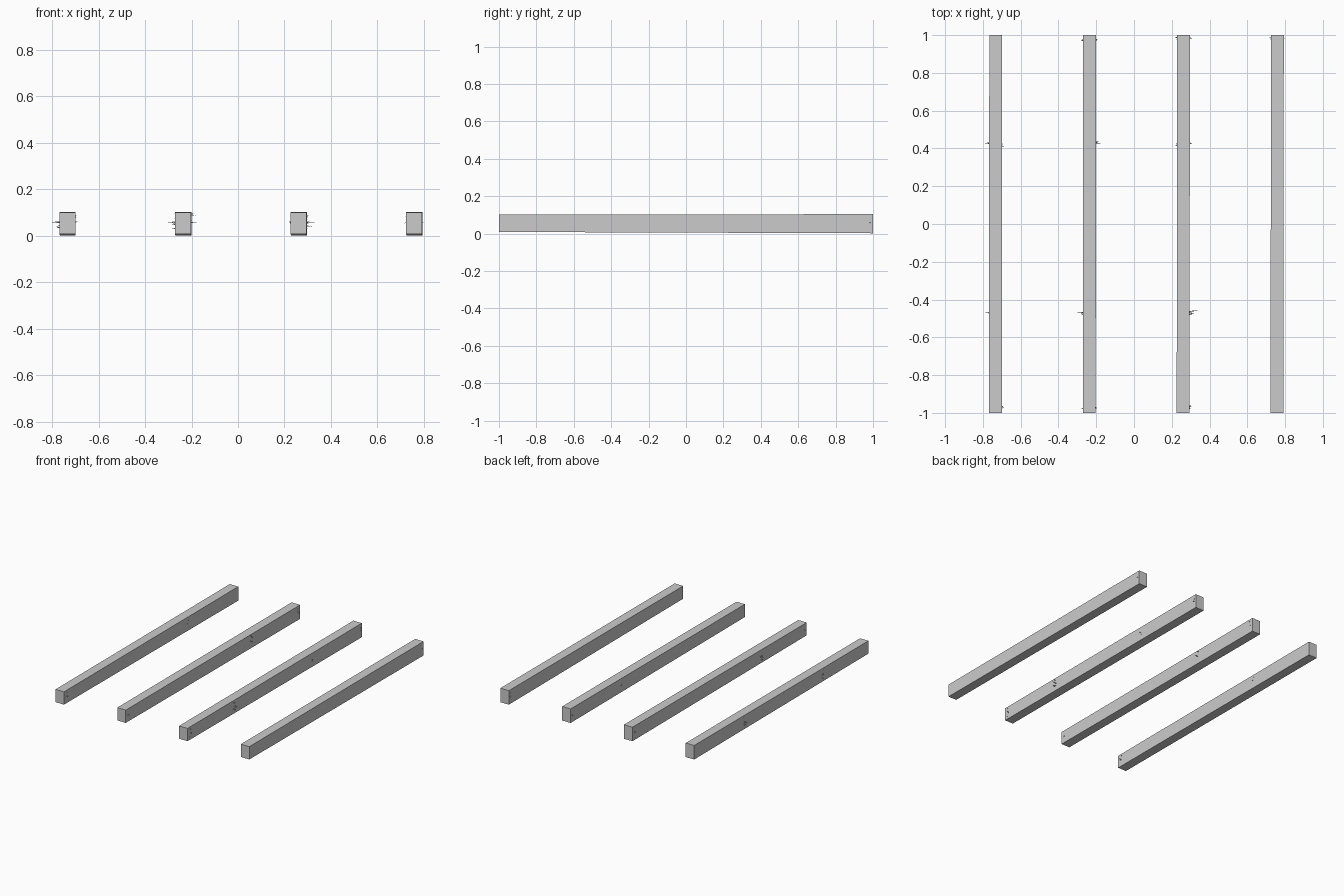
import bpy, bmesh, random
from mathutils import Vector

cube = bpy.data.objects.get("Cube")
if cube:
    bpy.data.objects.remove(cube, do_unlink=True)

random.seed(4)

grey = bpy.data.materials.new("plain grey")
grey.use_nodes = True
GREY = (0.6, 0.6, 0.6, 1)
grey.diffuse_color = GREY
grey.node_tree.nodes["Principled BSDF"].inputs["Base Color"].default_value = GREY


def finish(name, bm):
    bmesh.ops.recalc_face_normals(bm, faces=bm.faces)
    mesh = bpy.data.meshes.new(name)
    bm.to_mesh(mesh)
    bm.free()
    mesh.materials.append(grey)
    obj = bpy.data.objects.new(name, mesh)
    bpy.context.collection.objects.link(obj)
    return obj


def beam(name, x, width=0.068):
    """Long square-cut timber, its underside dropping slightly to the back."""
    bm = bmesh.new()
    bmesh.ops.create_cube(bm, size=1)
    for v in bm.verts:
        back = v.co.y > 0
        low = 0.002 if back else 0.009
        high = 0.104 if back else 0.102
        v.co = Vector((x + v.co.x * width + (0.001 if back else -0.001),
                       v.co.y * 2, high if v.co.z > 0 else low))
    finish(name, bm)


def splinters(name, x, side, y, reach, count):
    """Cluster of thin pointed slivers standing out of a beam's side."""
    bm = bmesh.new()
    for i in range(count):
        length = reach if i == 0 else reach * random.uniform(0.25, 0.6)
        z = 0.058 if i == 0 else random.uniform(0.03, 0.095)
        root = Vector((x + side * 0.032, y + random.uniform(-0.008, 0.008), z))
        tip = root + Vector((side * (length + 0.002),
                             random.uniform(-0.004, 0.004),
                             random.uniform(-0.006, 0.006)))
        base = [bm.verts.new(root + Vector(o) * 0.003)
                for o in ((0, -1, -0.6), (0, 1, -0.6), (0, 0, 1))]
        point = bm.verts.new(tip)
        bm.faces.new(base)
        for j in range(3):
            bm.faces.new((base[j], base[(j + 1) % 3], point))
    finish(name, bm)


# Beams
beams = {"far_right": -0.733, "inner_right": -0.236,
         "inner_left": 0.261, "far_left": 0.758}
for label, x in beams.items():
    beam(label + "_beam", x)

# Splinters: beam, side, y, reach, count
clusters = [
    ("far_right", -1, 0.43, 0.034, 3), ("far_right", 1, 0.42, 0.01, 2),
    ("far_right", -1, -0.47, 0.024, 3), ("far_right", 1, -0.97, 0.012, 3),
    ("inner_right", -1, 0.98, 0.012, 3), ("inner_right", 1, 0.98, 0.012, 3),
    ("inner_right", 1, 0.43, 0.036, 3), ("inner_right", -1, -0.47, 0.043, 4),
    ("inner_right", -1, -0.97, 0.012, 3), ("inner_right", 1, -0.97, 0.008, 2),
    ("inner_left", -1, 0.98, 0.01, 2), ("inner_left", 1, 0.98, 0.012, 3),
    ("inner_left", -1, 0.42, 0.01, 2), ("inner_left", 1, 0.42, 0.014, 2),
    ("inner_left", 1, -0.47, 0.046, 4), ("inner_left", 1, -0.97, 0.014, 4),
    ("far_left", -1, 0.98, 0.01, 2), ("far_left", 1, 0.98, 0.008, 1),
]
for n, (label, side, y, reach, count) in enumerate(clusters):
    splinters(f"{label}_splinters_{n}", beams[label], side, y, reach, count)
